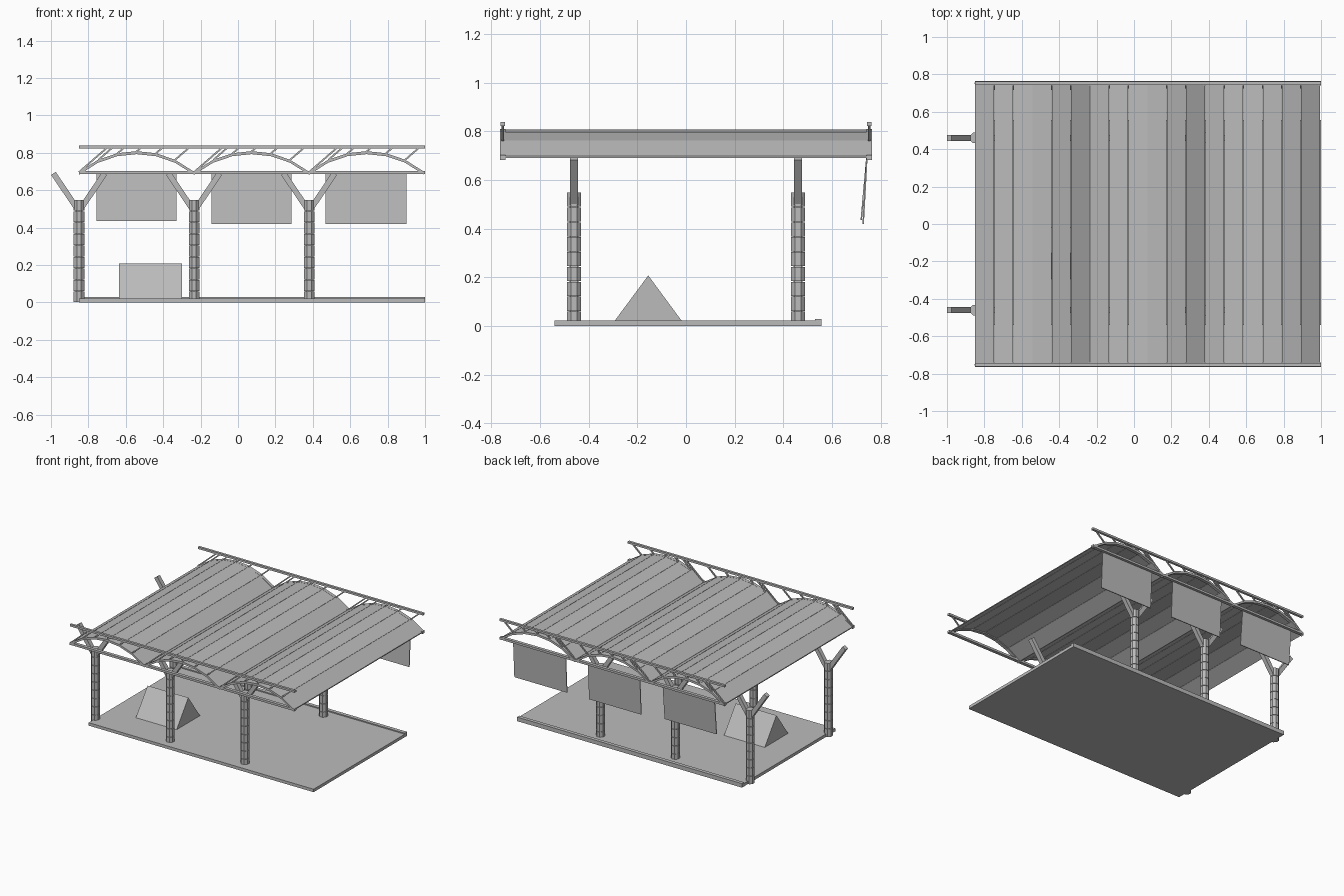
import bpy, bmesh, math
from mathutils import Vector, Matrix

if "Cube" in bpy.data.objects:
    bpy.data.objects.remove(bpy.data.objects["Cube"])

grey = bpy.data.materials.new("plain grey")
grey.diffuse_color = (0.5, 0.5, 0.5, 1)
grey.use_nodes = True
grey.node_tree.nodes["Principled BSDF"].inputs["Base Color"].default_value = grey.diffuse_color

BAYS = [-0.85, -0.235, 0.38]      # left edge of every roof bay
BAY_W = 0.615
SPRING, RISE, SEGS = 0.697, 0.11, 6


def finish(name, bm):
    bmesh.ops.recalc_face_normals(bm, faces=bm.faces)
    mesh = bpy.data.meshes.new(name)
    bm.to_mesh(mesh)
    bm.free()
    mesh.materials.append(grey)
    ob = bpy.data.objects.new(name, mesh)
    bpy.context.collection.objects.link(ob)
    return ob


def add_box(bm, lo, hi):
    lo, hi = Vector(lo), Vector(hi)
    size = hi - lo
    bmesh.ops.create_cube(bm, size=1, matrix=Matrix.Translation((lo + hi) / 2)
                          @ Matrix.Diagonal((*size, 1)))


def add_bar(bm, a, b, width, depth):
    """Bar between two points; depth is measured along y for bars in the xz plane."""
    a, b = Vector(a), Vector(b)
    d = b - a
    z = d.normalized()
    y = Vector((0, 1, 0))
    x = y.cross(z).normalized()
    rot = Matrix((x, y, z)).transposed().to_4x4()
    bmesh.ops.create_cube(bm, size=1, matrix=Matrix.Translation((a + b) / 2) @ rot
                          @ Matrix.Diagonal((width, depth, d.length, 1)))


def add_prism(bm, outline, y0, y1):
    """Extrude an xz outline along y."""
    face = bm.faces.new([bm.verts.new((x, y0, z)) for x, z in outline])
    ext = bmesh.ops.extrude_face_region(bm, geom=[face])
    bmesh.ops.translate(bm, vec=(0, y1 - y0, 0),
                        verts=[v for v in ext["geom"] if isinstance(v, bmesh.types.BMVert)])


def arch(left):
    """Points of one roof arch, as a circular arc in equal steps of x."""
    half = BAY_W / 2
    r = (half ** 2 + RISE ** 2) / (2 * RISE)
    pts = []
    for i in range(SEGS + 1):
        x = -half + BAY_W * i / SEGS
        pts.append((left + half + x, SPRING + RISE - r + math.sqrt(r * r - x * x)))
    return pts


# Floor slab and rear curb
bm = bmesh.new()
add_box(bm, (-0.85, -0.54, 0), (1.0, 0.557, 0.022))
finish("floor_slab", bm)
bm = bmesh.new()
add_box(bm, (-0.85, 0.53, 0.018), (1.0, 0.557, 0.03))
finish("rear_curb", bm)

# Octagonal columns of stacked drums, each with a forked head
for x in BAYS:
    for y in (-0.46, 0.46):
        bm = bmesh.new()
        step = 0.55 / 9
        for i in range(9):
            gap = 0.003
            bmesh.ops.create_cone(
                bm, cap_ends=True, segments=8, radius1=0.0305, radius2=0.0305, depth=step - gap,
                matrix=Matrix.Translation((x, y, step * (i + 0.5)))
                @ Matrix.Rotation(math.pi / 8, 4, "Z"))
        add_box(bm, (x - 0.018, y - 0.018, 0.01), (x + 0.018, y + 0.018, 0.54))
        finish("column", bm)
        for s in (-1, 1):
            bm = bmesh.new()
            add_bar(bm, (x + s * 0.012, y, 0.505), (x + s * 0.137, y, 0.69), 0.03, 0.032)
            finish("fork_arm", bm)

# Roof: flat panels along each arch, with narrow seams between them
for left in BAYS:
    pts = arch(left)
    bm = bmesh.new()
    for (x0, z0), (x1, z1) in zip(pts, pts[1:]):
        add_prism(bm, [(x0 + 0.001, z0 - 0.006), (x1 - 0.001, z1 - 0.006),
                       (x1 - 0.001, z1 + 0.001), (x0 + 0.001, z0 + 0.001)], -0.765, 0.765)
    finish("roof_panels", bm)

# Edge trusses, front and back: two chords, arch ribs and slanted struts
for s in (-1, 1):
    y = s * 0.753
    bm = bmesh.new()
    add_box(bm, (-0.85, y - 0.012, 0.688), (1.0, y + 0.012, 0.704))
    finish("lower_chord", bm)
    bm = bmesh.new()
    add_box(bm, (-0.85, y - 0.009, 0.823), (1.0, y + 0.009, 0.838))
    finish("upper_chord", bm)
    for left in BAYS:
        pts = arch(left)
        bm = bmesh.new()
        add_prism(bm, [(x, z + 0.002) for x, z in pts]
                  + [(x, z - 0.014) for x, z in reversed(pts)], y - 0.012, y + 0.012)
        finish("arch_rib", bm)
        bm = bmesh.new()
        for x, z in pts[:-1]:
            h = 0.83 - z
            add_bar(bm, (x, y, z), (x + h * 1.15, y, 0.83), 0.009, 0.009)
        finish("truss_struts", bm)

# Hanging banners under the rear truss, tilted slightly inwards
for x0, x1, bottom, y in ((-0.757, -0.33, 0.435, 0.720),
                          (-0.143, 0.285, 0.42, 0.728),
                          (0.467, 0.90, 0.42, 0.728)):
    bm = bmesh.new()
    add_box(bm, (x0, -0.003, bottom), (x1, 0.003, 0.692))
    for v in bm.verts:
        v.co.y += 0.743 if v.co.z > 0.6 else y
    finish("banner", bm)

# Ridge tent on the floor
bm = bmesh.new()
ends = []
for x in (-0.635, -0.30):
    ends.append([bm.verts.new(p) for p in
                 ((x, -0.293, 0.022), (x, -0.018, 0.022), (x, -0.155, 0.208))])
for e in ends:
    bm.faces.new(e)
for i in range(3):
    j = (i + 1) % 3
    bm.faces.new((ends[0][i], ends[0][j], ends[1][j], ends[1][i]))
finish("ridge_tent", bm)
